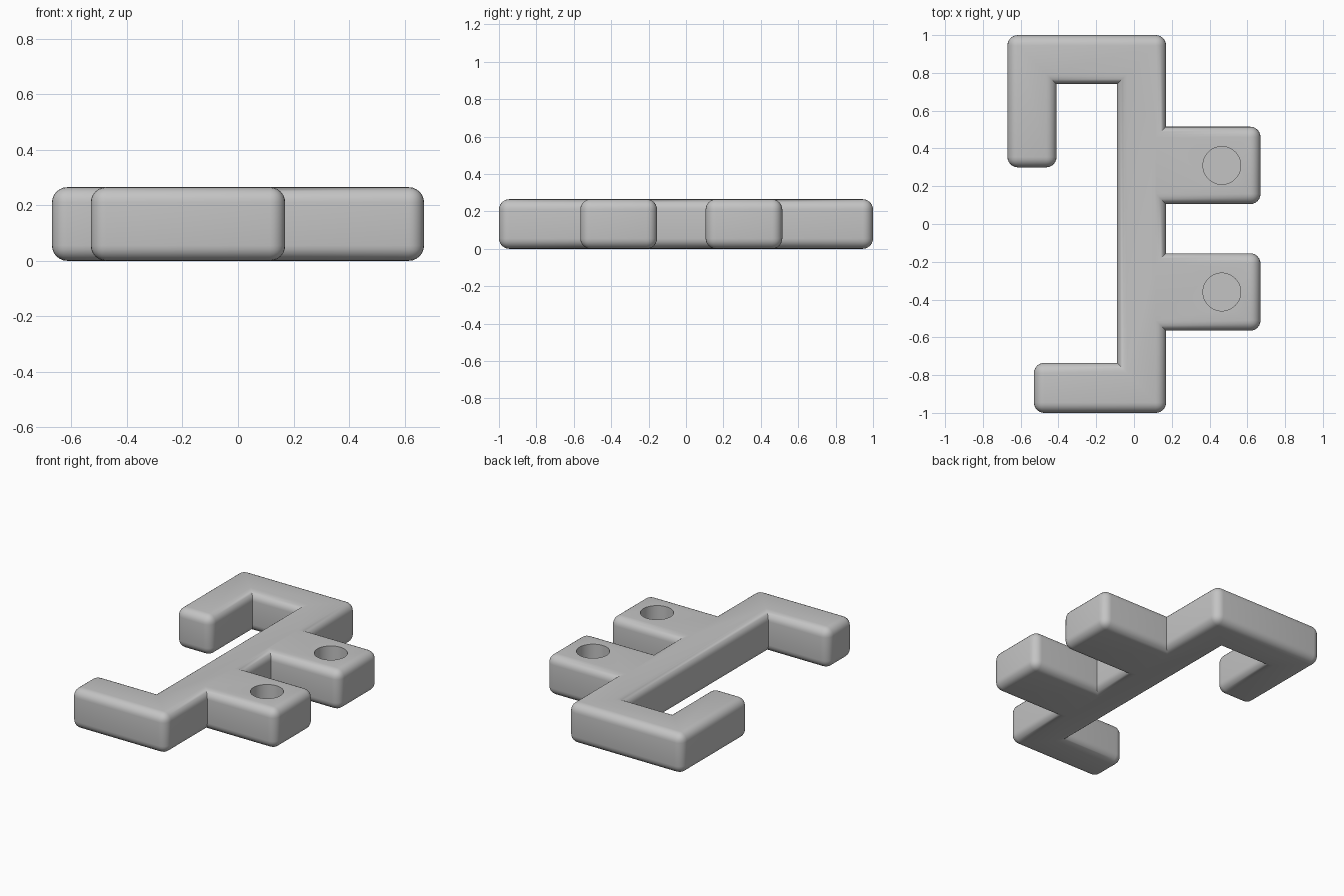
import bpy, bmesh

if "Cube" in bpy.data.objects:
    bpy.data.objects.remove(bpy.data.objects["Cube"])

HEIGHT, RADIUS = 0.265, 0.055
grey = bpy.data.materials.new("light grey")
grey.diffuse_color = (0.55, 0.55, 0.55, 1)
grey.use_nodes = True
grey.node_tree.nodes["Principled BSDF"].inputs["Base Color"].default_value = grey.diffuse_color

# Bracket outline, counter-clockwise: lower arm, spine with two tabs, upper hook
outline = [(-0.53, -1), (0.17, -1),
           (0.17, -0.565), (0.67, -0.565), (0.67, -0.155), (0.17, -0.155),
           (0.17, 0.105), (0.67, 0.105), (0.67, 0.515), (0.17, 0.515),
           (0.17, 1), (-0.67, 1), (-0.67, 0.30), (-0.41, 0.30),
           (-0.41, 0.74), (-0.09, 0.74), (-0.09, -0.735), (-0.53, -0.735)]

bm = bmesh.new()
base = bm.faces.new([bm.verts.new((x, y, 0)) for x, y in outline])
top = bmesh.ops.extrude_face_region(bm, geom=[base])["geom"]
bmesh.ops.translate(bm, vec=(0, 0, HEIGHT),
                    verts=[v for v in top if isinstance(v, bmesh.types.BMVert)])
bmesh.ops.recalc_face_normals(bm, faces=bm.faces)

# Round every outer edge; inner corners stay sharp
weight = bm.edges.layers.float.new("bevel_weight_edge")
for e in bm.edges:
    e[weight] = 1.0 if e.is_convex else 0.0
mesh = bpy.data.meshes.new("bracket")
bm.to_mesh(mesh)
bm.free()
mesh.materials.append(grey)
bracket = bpy.data.objects.new("bracket", mesh)
bpy.context.collection.objects.link(bracket)

bevel = bracket.modifiers.new("rounded edges", 'BEVEL')
bevel.limit_method = 'WEIGHT'
bevel.width = RADIUS
bevel.segments = 6

# Blind round holes in the tabs
for i, y in enumerate((-0.36, 0.31)):
    bpy.ops.mesh.primitive_cylinder_add(vertices=48, radius=0.1, depth=0.4,
                                        location=(0.465, y, 0.1 + 0.2))
    cutter = bpy.context.object
    cutter.name = f"hole_cutter_{i + 1}"
    cutter.data.materials.append(grey)
    cutter.hide_render = True
    cutter.hide_set(True)
    cut = bracket.modifiers.new("hole", 'BOOLEAN')
    cut.object = cutter
    cut.operation = 'DIFFERENCE'
    cut.solver = 'EXACT'

# Bake the modifiers, then smooth the rounded edges
bpy.ops.object.select_all(action='DESELECT')
bpy.context.view_layer.objects.active = bracket
bracket.select_set(True)
for m in list(bracket.modifiers):
    bpy.ops.object.modifier_apply(modifier=m.name)
bpy.ops.object.shade_smooth_by_angle(angle=0.6)
